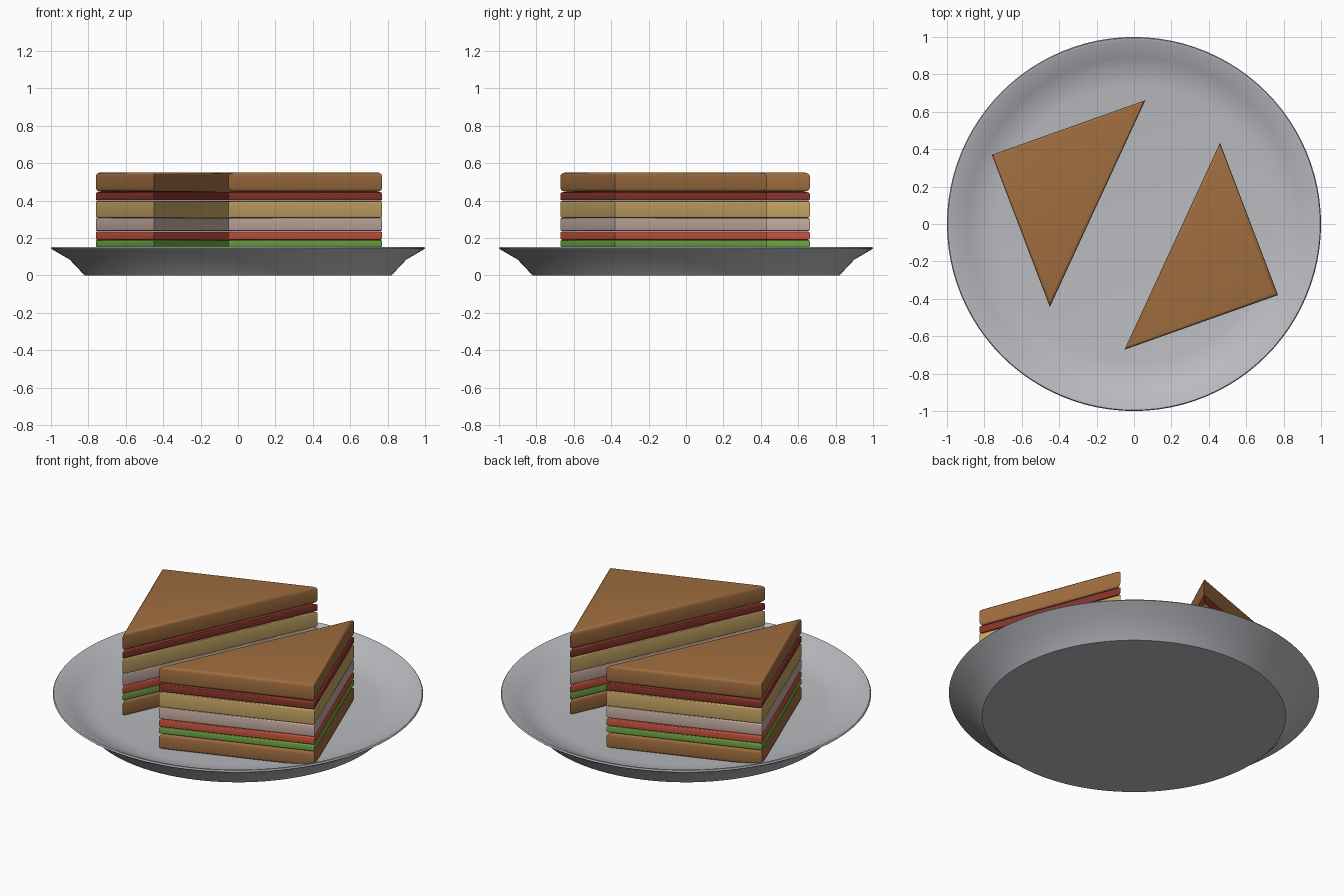
import bpy, bmesh, math
from mathutils import Matrix, Vector

if "Cube" in bpy.data.objects:
    bpy.data.objects.remove(bpy.data.objects["Cube"])


def material(name, rgb):
    m = bpy.data.materials.new(name)
    m.diffuse_color = (*rgb, 1)
    m.use_nodes = True
    m.node_tree.nodes["Principled BSDF"].inputs["Base Color"].default_value = m.diffuse_color
    return m


def finish(bm, name, mat, angle):
    bmesh.ops.recalc_face_normals(bm, faces=bm.faces)
    me = bpy.data.meshes.new(name)
    bm.to_mesh(me)
    bm.free()
    me.materials.append(mat)
    ob = bpy.data.objects.new(name, me)
    bpy.context.collection.objects.link(ob)
    bpy.ops.object.select_all(action='DESELECT')
    ob.select_set(True)
    bpy.context.view_layer.objects.active = ob
    bpy.ops.object.shade_smooth_by_angle(angle=math.radians(angle))
    return ob


china = material("plate grey", (0.49, 0.50, 0.53))
bread = material("toasted bread", (0.35, 0.155, 0.05))
lettuce = material("lettuce green", (0.16, 0.38, 0.06))
tomato = material("tomato red", (0.58, 0.09, 0.05))
ham = material("ham pink", (0.58, 0.42, 0.37))
cheese = material("cheese yellow", (0.56, 0.38, 0.13))
bacon = material("bacon red", (0.24, 0.035, 0.024))

# Plate: a revolved profile with a flared rim and sunken floor
profile = [(0, 0), (0.82, 0), (0.90, 0.085), (0.99, 0.137), (1.0, 0.145),
           (0.995, 0.152), (0.98, 0.15), (0.89, 0.1), (0.82, 0.072),
           (0.74, 0.06), (0, 0.06)]
bm = bmesh.new()
verts = [bm.verts.new((r, 0, z)) for r, z in profile]
edges = [bm.edges.new(pair) for pair in zip(verts, verts[1:])]
bmesh.ops.spin(bm, geom=verts + edges, cent=(0, 0, 0), axis=(0, 0, 1),
               angle=math.tau, steps=96)
bmesh.ops.remove_doubles(bm, verts=bm.verts, dist=0.0005)
finish(bm, "plate", china, 35)

# Sandwich layers: name, material, bottom, top, edge rounding
layers = [
    ("bottom_bread", bread, 0.055, 0.15, 0.02),
    ("lettuce", lettuce, 0.15, 0.19, 0.008),
    ("tomato", tomato, 0.19, 0.235, 0.008),
    ("ham", ham, 0.237, 0.308, 0.008),
    ("cheese", cheese, 0.308, 0.398, 0.008),
    ("bacon", bacon, 0.40, 0.445, 0.008),
    ("top_bread", bread, 0.447, 0.551, 0.02),
]
triangle = [(-0.765, 0.375), (-0.455, -0.439), (0.056, 0.667)]


def slab(name, mat, z0, z1, rounding, turn):
    bm = bmesh.new()
    base = bm.faces.new([bm.verts.new((x, y, z0)) for x, y in triangle])
    ext = bmesh.ops.extrude_face_region(bm, geom=[base], use_keep_orig=True)
    top = [v for v in ext["geom"] if isinstance(v, bmesh.types.BMVert)]
    bmesh.ops.translate(bm, verts=top, vec=(0, 0, z1 - z0))
    bmesh.ops.recalc_face_normals(bm, faces=bm.faces)
    # Round only the horizontal edges
    flat = [e for e in bm.edges if abs(e.verts[0].co.z - e.verts[1].co.z) < 1e-5]
    bmesh.ops.bevel(bm, geom=flat, offset=rounding, segments=3, profile=0.5,
                    affect='EDGES')
    # Place the half, turned about the plate centre
    bmesh.ops.transform(bm, verts=bm.verts,
                        matrix=Matrix.Translation(Vector((0.005, -0.005, 0)))
                        @ Matrix.Rotation(turn, 4, 'Z'))
    finish(bm, name, mat, 35)


for side, turn in (("left", 0), ("right", math.pi)):
    for name, mat, z0, z1, rounding in layers:
        slab(f"{side}_{name}", mat, z0, z1, rounding, turn)
